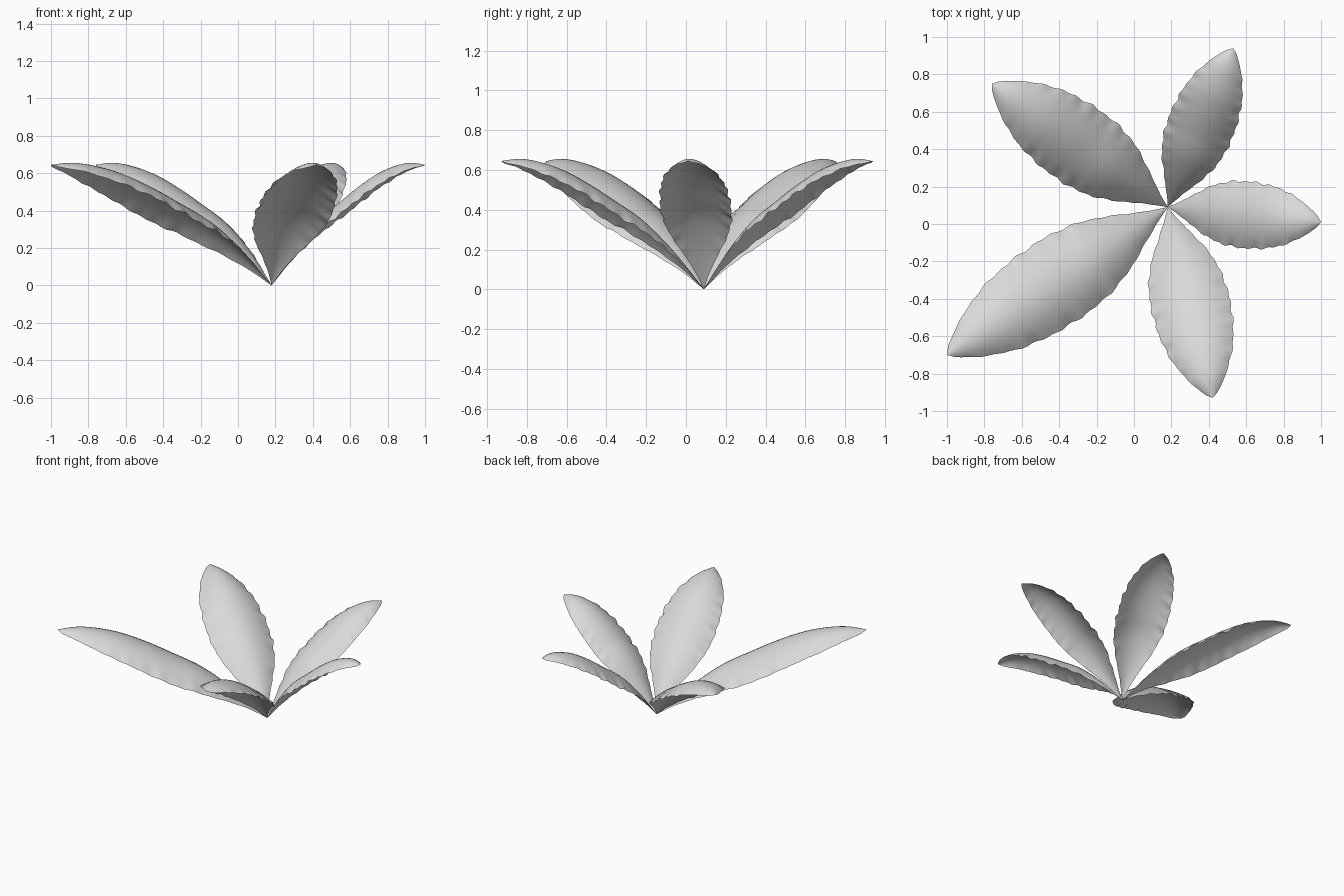
import bpy, bmesh, math, random
from mathutils import Vector

cube = bpy.data.objects.get("Cube")
if cube:
    bpy.data.objects.remove(cube, do_unlink=True)

random.seed(4)
ROOT = Vector((0.18, 0.09, 0))
ALONG, ACROSS = 48, 12

# Side profile and half-width, both as (distance along leaf, value)
SPINE = [(0, 0), (.1, .13), (.2, .245), (.32, .36), (.45, .45), (.57, .53),
         (.7, .602), (.82, .643), (.91, .656), (1, .645)]
WIDTH = [(0, 0), (.07, .18), (.15, .42), (.27, .76), (.39, .95), (.51, 1),
         (.63, .96), (.76, .81), (.88, .52), (.94, .31), (.98, .14), (1, 0)]


def sample(points, t):
    """Smooth interpolation through the profile points."""
    last = len(points) - 1
    i = next((k for k in range(last) if t <= points[k + 1][0]), last - 1)

    def slope(k):
        a, b = points[max(k - 1, 0)], points[min(k + 1, last)]
        return (b[1] - a[1]) / (b[0] - a[0])

    (t0, v0), (t1, v1) = points[i], points[i + 1]
    h = t1 - t0
    s = (t - t0) / h
    return ((1 + 2 * s) * (1 - s) ** 2 * v0 + s * (1 - s) ** 2 * h * slope(i)
            + s * s * (3 - 2 * s) * v1 + s * s * (s - 1) * h * slope(i + 1))


grey = bpy.data.materials.new("light_grey")
grey.use_nodes = True
colour = (0.7, 0.7, 0.7, 1)
grey.diffuse_color = colour
grey.node_tree.nodes["Principled BSDF"].inputs["Base Color"].default_value = colour


def make_leaf(name, tip_x, tip_y, half_width):
    """Arched leaf with a rippled margin, growing from the root to its tip."""
    axis = Vector((tip_x, tip_y, 0)) - ROOT
    side = Vector((-axis.y, axis.x, 0)).normalized()
    phase = {s: random.uniform(0, math.tau) for s in (-1, 1)}
    bm = bmesh.new()
    rows = []
    for i in range(ALONG + 1):
        t = i / ALONG
        w = half_width * max(sample(WIDTH, t), 0)
        z = sample(SPINE, t)
        row = []
        for j in range(ACROSS + 1):
            u = 2 * j / ACROSS - 1
            s = 1 if u > 0 else -1
            wave = math.sin(t * 80 + phase[s]) + 0.6 * math.sin(t * 47 + 2 * phase[s])
            ripple = 0.005 * wave * abs(u) ** 6 * math.sin(math.pi * t)
            p = ROOT + axis * t + side * (u * w + s * ripple)
            p.z = max(z - 0.45 * w * u * u + ripple, 0)
            row.append(bm.verts.new(p))
        rows.append(row)
    for a, b in zip(rows, rows[1:]):
        for j in range(ACROSS):
            bm.faces.new((a[j + 1], a[j], b[j], b[j + 1]))
    bmesh.ops.remove_doubles(bm, verts=bm.verts, dist=0.0005)
    bmesh.ops.recalc_face_normals(bm, faces=bm.faces)
    if sum(f.normal.z for f in bm.faces) < 0:
        bmesh.ops.reverse_faces(bm, faces=bm.faces)
    for f in bm.faces:
        f.smooth = True
    mesh = bpy.data.meshes.new(name)
    bm.to_mesh(mesh)
    bm.free()
    mesh.materials.append(grey)
    bpy.context.collection.objects.link(bpy.data.objects.new(name, mesh))


make_leaf("left_leaf", 1.0, 0.01, 0.178)
make_leaf("back_left_leaf", 0.53, 0.94, 0.178)
make_leaf("back_right_leaf", -0.76, 0.75, 0.215)
make_leaf("front_right_leaf", -1.0, -0.70, 0.232)
make_leaf("front_left_leaf", 0.42, -0.93, 0.21)
